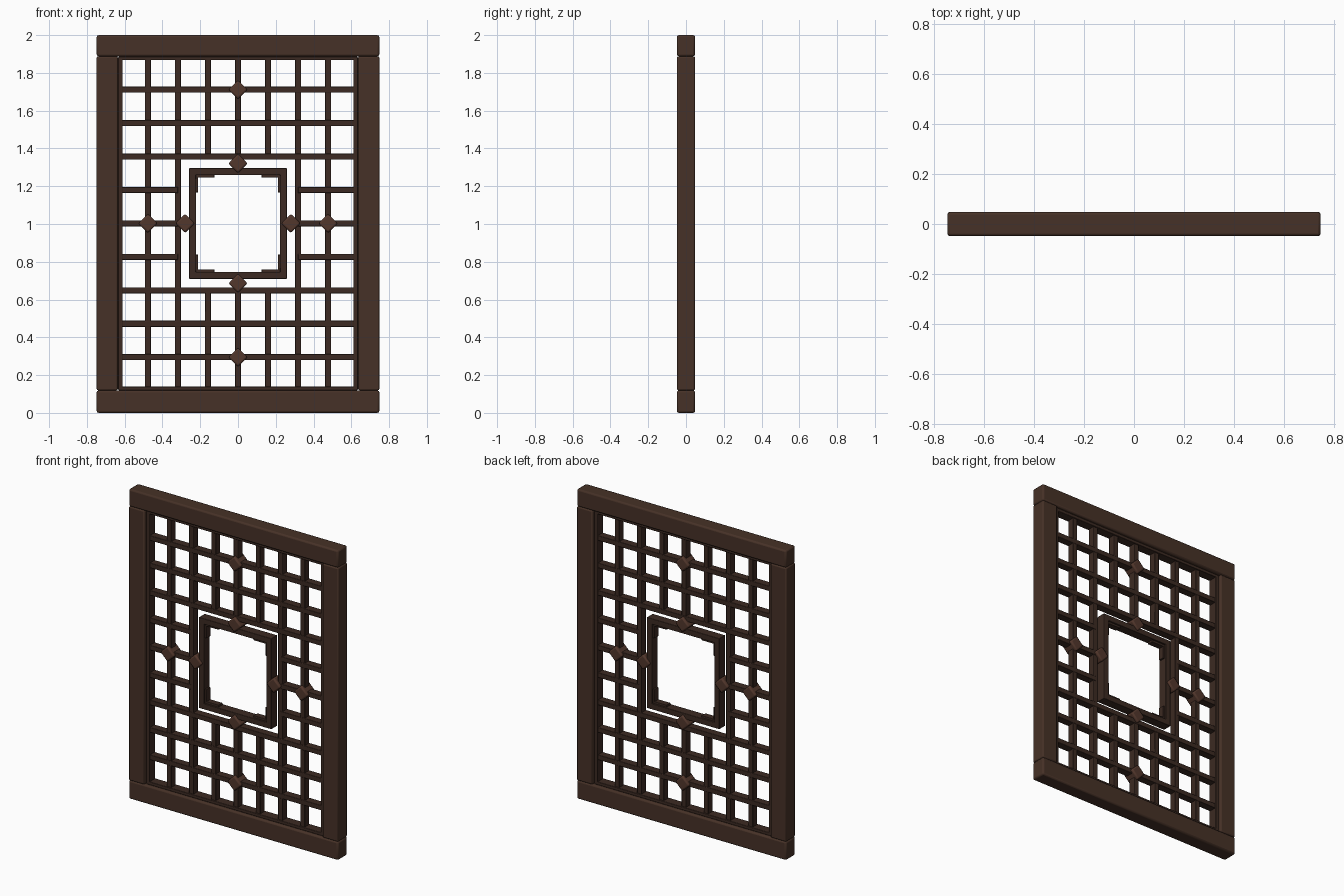
import bpy
from math import pi

if "Cube" in bpy.data.objects:
    bpy.data.objects.remove(bpy.data.objects["Cube"])


def material(name, color):
    m = bpy.data.materials.new(name)
    m.diffuse_color = (*color, 1)
    m.use_nodes = True
    m.node_tree.nodes["Principled BSDF"].inputs["Base Color"].default_value = m.diffuse_color
    return m


FRAME = material("dark_wood", (0.062, 0.031, 0.02))
LATTICE = material("lattice_wood", (0.045, 0.023, 0.016))
KNOT = material("knot_wood", (0.085, 0.038, 0.025))


def box(name, x0, x1, z0, z1, depth, bevel, mat, turn=0):
    """Bevelled box spanning x0..x1 and z0..z1, centred on y = 0."""
    bpy.ops.mesh.primitive_cube_add(size=1, location=((x0 + x1) / 2, 0, (z0 + z1) / 2))
    ob = bpy.context.object
    ob.name = name
    ob.scale = (x1 - x0, depth, z1 - z0)
    bpy.ops.object.transform_apply(location=False, rotation=False, scale=True)
    ob.rotation_euler.y = turn
    ob.data.materials.append(mat)
    mod = ob.modifiers.new("bevel", 'BEVEL')
    mod.width = bevel
    mod.segments = 2
    bpy.ops.object.shade_smooth_by_angle()
    return ob


MID = 1.003          # height of the lattice centre
DX, DZ = 0.159, 0.177  # lattice spacing
W = 0.016            # half width of a lattice bar

# outer frame
box("top_rail", -0.748, 0.748, 1.888, 2.0, 0.096, 0.01, FRAME)
box("bottom_rail", -0.748, 0.748, 0.0, 0.119, 0.096, 0.01, FRAME)
for s in (-1, 1):
    a, b = sorted((s * 0.636, s * 0.748))
    box("side_stile", a, b, 0.119, 1.888, 0.096, 0.008, FRAME)

    # inner lining strips
    a, b = sorted((s * 0.611, s * 0.634))
    box("side_lining", a, b, 0.122, 1.884, 0.06, 0.003, LATTICE)
    a, b = sorted((MID + s * 0.864, MID + s * 0.884))
    box("rail_lining", -0.63, 0.63, a, b, 0.06, 0.003, LATTICE)

# vertical lattice bars, the middle three interrupted by the window
for i in range(-3, 4):
    x = i * DX
    spans = [(0.13, 1.876)] if abs(i) > 1 else [(0.13, MID - 2 * DZ), (MID + 2 * DZ, 1.876)]
    for z0, z1 in spans:
        box("vertical_bar", x - W, x + W, z0, z1, 0.046, 0.003, LATTICE)

# horizontal lattice bars, the middle three interrupted by the window
for j in range(-4, 5):
    z = MID + j * DZ
    spans = [(-0.62, 0.62)] if abs(j) > 1 else [(-0.62, -2 * DX), (2 * DX, 0.62)]
    for x0, x1 in spans:
        box("horizontal_bar", x0, x1, z - W, z + W, 0.05, 0.003, LATTICE)

# window frame with stepped corner brackets
OX, OZ, T = 0.259, 0.293, 0.037
for s in (-1, 1):
    a, b = sorted((s * (OX - T), s * OX))
    box("window_side", a, b, MID - OZ, MID + OZ, 0.06, 0.003, LATTICE)
    a, b = sorted((MID + s * (OZ - T), MID + s * OZ))
    box("window_rail", -OX, OX, a, b, 0.06, 0.003, LATTICE)
    for t in (-1, 1):
        xa, xb = sorted((s * 0.125, s * 0.23))
        za, zb = sorted((MID + t * 0.243, MID + t * 0.262))
        box("corner_bracket_flat", xa, xb, za, zb, 0.04, 0.002, LATTICE)
        xa, xb = sorted((s * 0.211, s * 0.23))
        za, zb = sorted((MID + t * 0.165, MID + t * 0.262))
        box("corner_bracket_upright", xa, xb, za, zb, 0.04, 0.002, LATTICE)

# diamond knots on the two axes
for s in (-1, 1):
    for x, z in ((0, 4 * DZ), (0, 0.317), (3 * DX, 0), (0.28, 0)):
        cx, cz, r = s * x, MID + s * z, 0.036
        box("diamond_knot", cx - r, cx + r, cz - r, cz + r, 0.084, 0.009, KNOT, pi / 4)
